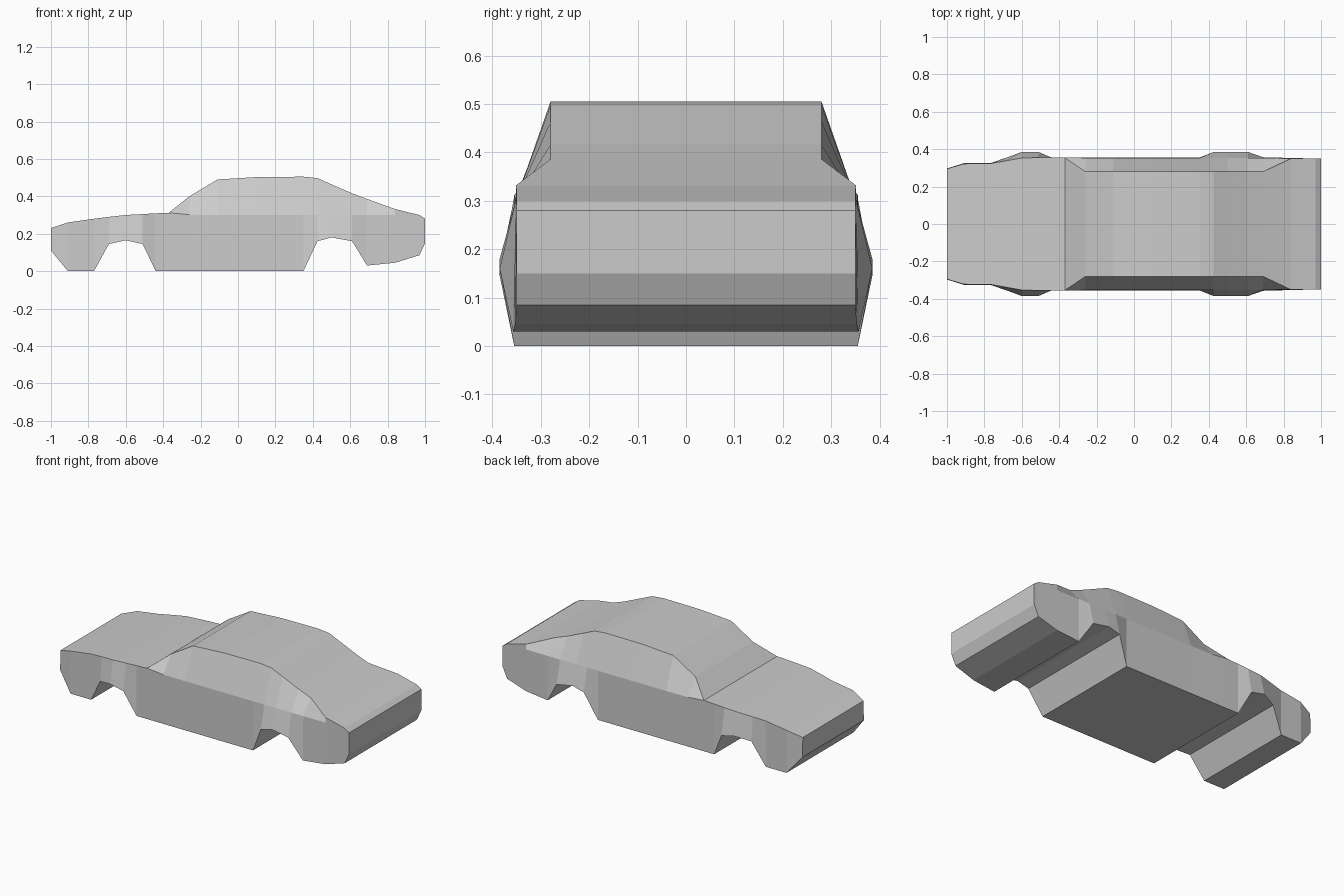
import bpy, bmesh

# Cross-sections along the car, nose to tail:
# x, sill half-width, sill z, belt half-width, belt z
BODY = [
    (-1.00, .297, .110, .295, .230),
    (-0.91, .325, .000, .322, .260),
    (-0.77, .325, .000, .323, .280),
    (-0.69, .352, .145, .337, .290),
    (-0.60, .385, .165, .353, .300),
    (-0.51, .385, .145, .355, .305),
    (-0.44, .355, .000, .355, .309),
    (-0.37, .355, .000, .355, .312),
    (-0.26, .355, .000, .354, .302),
    (-0.11, .355, .000, .352, .300),
    (0.10, .355, .000, .352, .300),
    (0.35, .355, .000, .352, .300),
    (0.425, .385, .160, .352, .300),
    (0.50, .385, .180, .352, .300),
    (0.61, .385, .160, .352, .300),
    (0.69, .357, .030, .352, .300),
    (0.84, .353, .045, .351, .300),
    (0.97, .350, .085, .350, .300),
    (1.00, .350, .150, .350, .280),
]
# Roof edge: x -> (half-width, z); elsewhere the deck sits at the belt
ROOF = {
    -0.26: (.28, .400), -0.11: (.28, .490), 0.10: (.28, .503),
    0.35: (.28, .505), 0.425: (.28, .497), 0.50: (.28, .464),
    0.61: (.28, .416), 0.69: (.28, .386), 0.84: (.351, .332),
}


def section(x, ys, zs, yb, zb):
    yr, zr = ROOF.get(x, (yb, zb))
    half = [(ys, zs), (yb, zb), (yr, zr)]
    return [(x, -y, z) for y, z in half] + [(x, y, z) for y, z in reversed(half)]


# Body shell: loft the sections and cap both ends
bm = bmesh.new()
rings = [[bm.verts.new(p) for p in section(*s)] for s in BODY]
for a, b in zip(rings, rings[1:]):
    for i in range(6):
        j = (i + 1) % 6
        bm.faces.new((a[i], a[j], b[j], b[i]))
bm.faces.new(rings[0])
bm.faces.new(rings[-1])
bmesh.ops.remove_doubles(bm, verts=bm.verts, dist=.0005)
bmesh.ops.recalc_face_normals(bm, faces=bm.faces)
mesh = bpy.data.meshes.new("car_body")
bm.to_mesh(mesh)
bm.free()
car = bpy.data.objects.new("car_body", mesh)
bpy.context.collection.objects.link(car)
